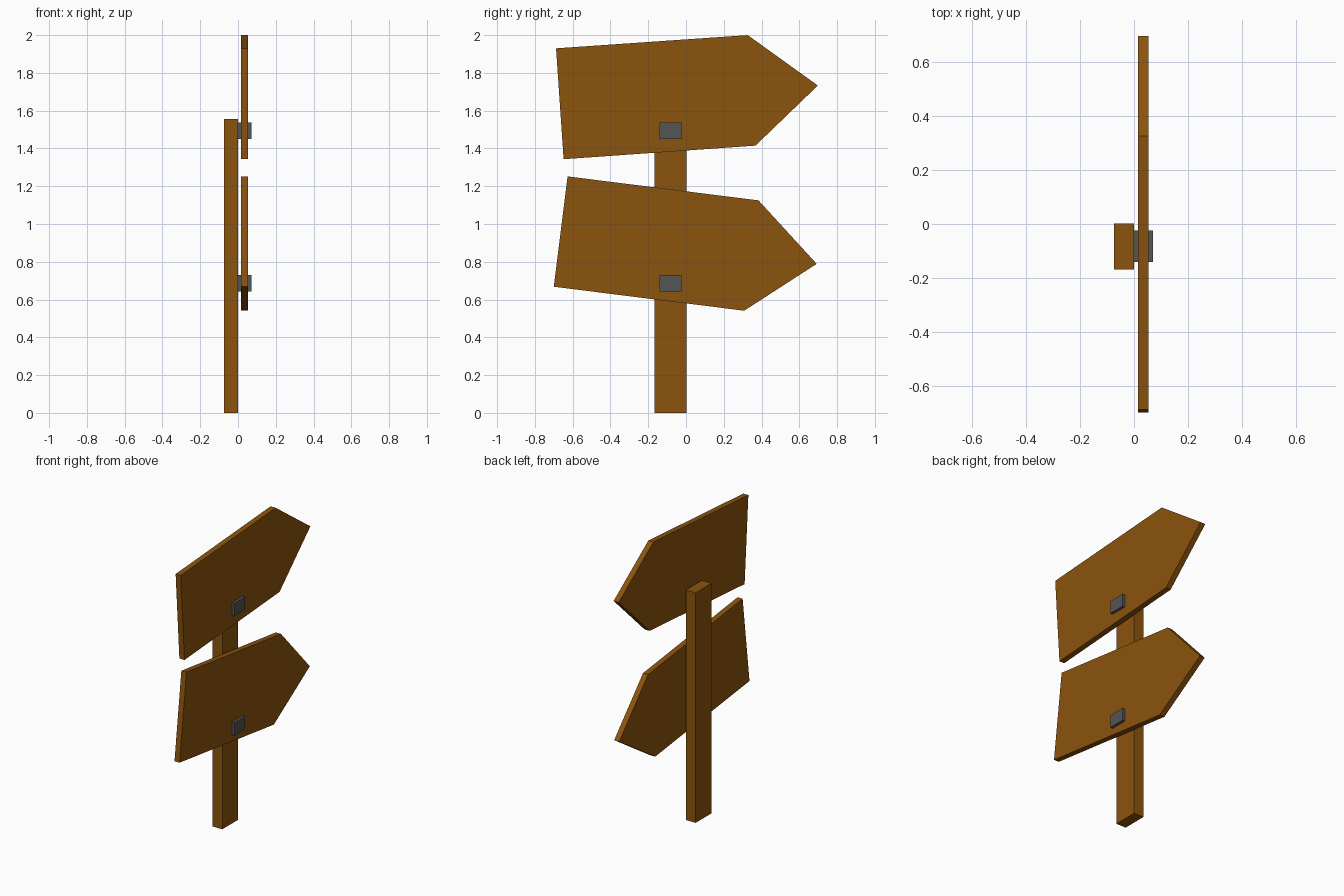
import bpy, bmesh

if "Cube" in bpy.data.objects:
    bpy.data.objects.remove(bpy.data.objects["Cube"])


def material(name, rgb):
    m = bpy.data.materials.new(name)
    m.diffuse_color = (*rgb, 1)
    m.use_nodes = True
    m.node_tree.nodes["Principled BSDF"].inputs["Base Color"].default_value = m.diffuse_color
    return m


wood = material("wood", (0.26, 0.087, 0.004))
metal = material("metal", (0.09, 0.09, 0.09))


def slab(name, outline, x0, x1, mat):
    """Extrude a (y, z) outline along x from x0 to x1."""
    bm = bmesh.new()
    face = bm.faces.new([bm.verts.new((x0, y, z)) for y, z in outline])
    ext = bmesh.ops.extrude_face_region(bm, geom=[face])
    verts = [v for v in ext["geom"] if isinstance(v, bmesh.types.BMVert)]
    bmesh.ops.translate(bm, verts=verts, vec=(x1 - x0, 0, 0))
    bmesh.ops.recalc_face_normals(bm, faces=bm.faces)
    mesh = bpy.data.meshes.new(name)
    bm.to_mesh(mesh)
    bm.free()
    mesh.materials.append(mat)
    ob = bpy.data.objects.new(name, mesh)
    bpy.context.collection.objects.link(ob)
    return ob


def rect(y0, y1, z0, z1):
    return [(y0, z0), (y1, z0), (y1, z1), (y0, z1)]


# Upright post
slab("post", rect(-0.168, 0.002, 0, 1.556), -0.074, 0, wood)

# Tilted arrow boards
slab("upper_board", [(-0.688, 1.93), (0.327, 2.0), (0.698, 1.733),
                     (0.368, 1.415), (-0.648, 1.343)], 0.015, 0.053, wood)
slab("lower_board", [(-0.627, 1.252), (0.384, 1.125), (0.692, 0.789),
                     (0.308, 0.541), (-0.70, 0.668)], 0.015, 0.053, wood)

# Square bolts running through the boards into the post
for name, z in (("upper_bolt", 1.494), ("lower_bolt", 0.686)):
    slab(name, rect(-0.141, -0.024, z - 0.043, z + 0.043), 0, 0.071, metal)
